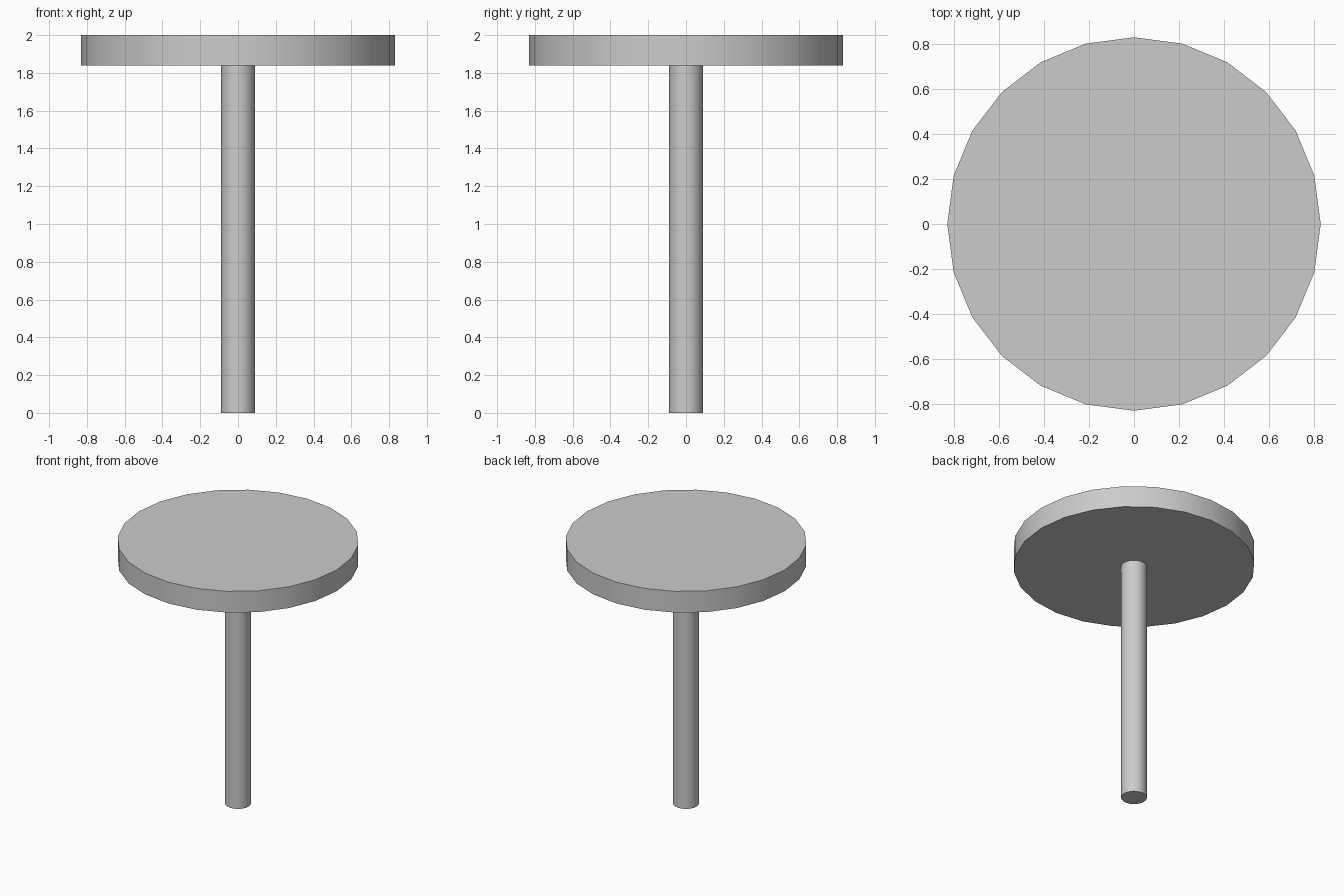
import bpy
from math import radians

if "Cube" in bpy.data.objects:
    bpy.data.objects.remove(bpy.data.objects["Cube"])


def cylinder(name, radius, z0, z1, sides=24):
    bpy.ops.mesh.primitive_cylinder_add(
        vertices=sides, radius=radius, depth=z1 - z0, location=(0, 0, (z0 + z1) / 2))
    obj = bpy.context.object
    obj.name = name
    bpy.ops.object.shade_smooth_by_angle(angle=radians(30))
    return obj


# Round top slab
cylinder("table_top", 0.832, 1.838, 2.0)

# Central post
cylinder("post", 0.089, 0.0, 1.838)
